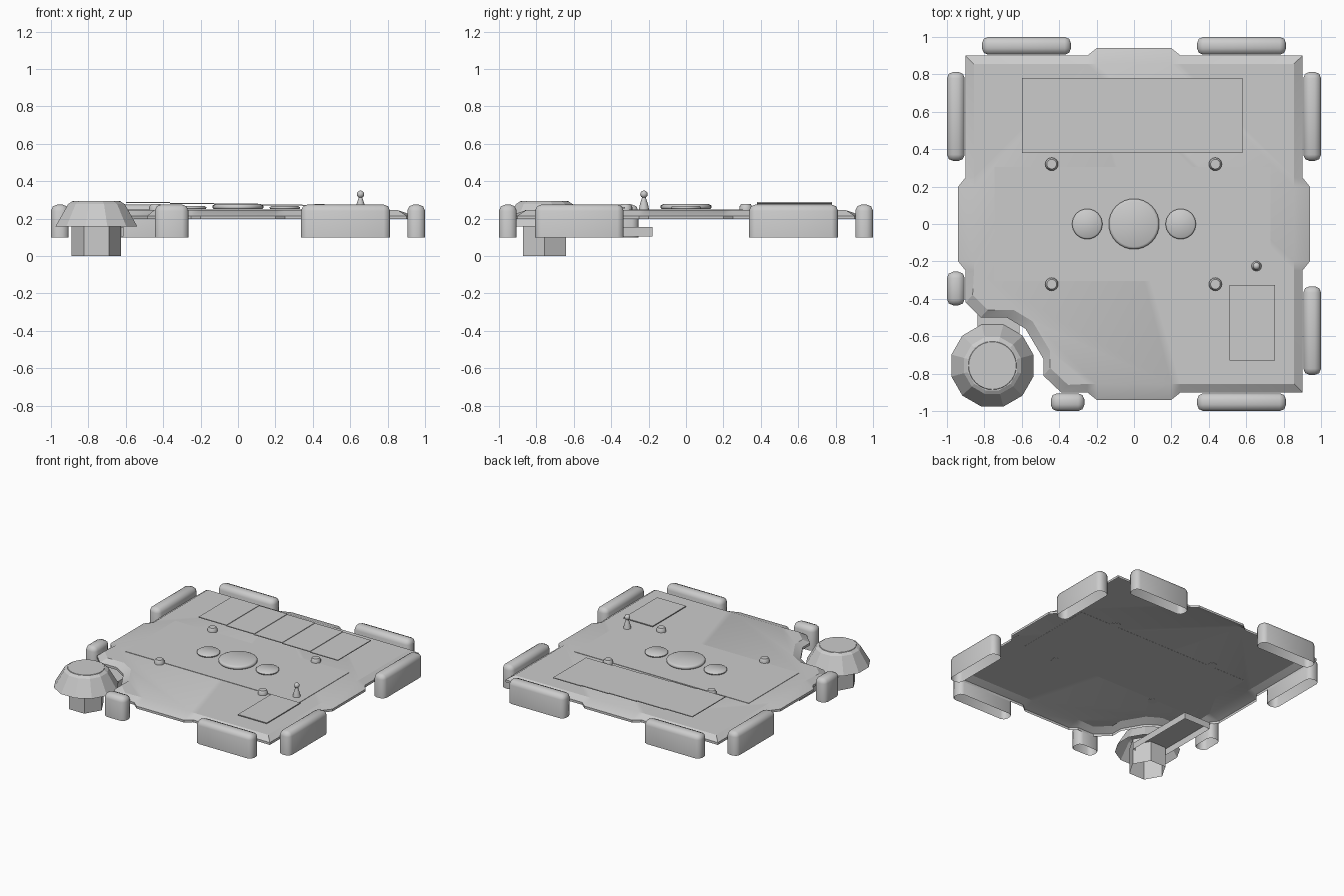
import bpy, bmesh, math
from mathutils import Matrix

if "Cube" in bpy.data.objects:
    bpy.data.objects.remove(bpy.data.objects["Cube"], do_unlink=True)

grey = bpy.data.materials.new("plain_grey")
grey.use_nodes = True
grey.diffuse_color = (0.6, 0.6, 0.6, 1)
grey.node_tree.nodes["Principled BSDF"].inputs["Base Color"].default_value = (0.6, 0.6, 0.6, 1)


def finish(name, bm, smooth=None):
    """Turn a bmesh into a named object; smooth is the sharp-edge angle in degrees."""
    bmesh.ops.recalc_face_normals(bm, faces=bm.faces)
    me = bpy.data.meshes.new(name)
    bm.to_mesh(me)
    bm.free()
    me.materials.append(grey)
    ob = bpy.data.objects.new(name, me)
    bpy.context.collection.objects.link(ob)
    if smooth:
        bpy.ops.object.select_all(action='DESELECT')
        ob.select_set(True)
        bpy.context.view_layer.objects.active = ob
        bpy.ops.object.shade_smooth_by_angle(angle=math.radians(smooth))
    return ob


def box(name, x, y, z, bevel=0.0, open_bottom=False):
    """Box between three ranges, with rounded upright and top edges."""
    bm = bmesh.new()
    mid = [(a + b) / 2 for a, b in (x, y, z)]
    size = [b - a for a, b in (x, y, z)]
    bmesh.ops.create_cube(bm, size=1, matrix=Matrix.Translation(mid) @ Matrix.Diagonal((*size, 1)))
    if bevel:
        edges = [e for e in bm.edges if max(v.co.z for v in e.verts) > mid[2]]
        bmesh.ops.bevel(bm, geom=edges, offset=bevel, segments=2, profile=0.5, affect='EDGES')
    if open_bottom:
        low = [f for f in bm.faces if all(v.co.z < z[0] + 0.001 for v in f.verts)]
        bmesh.ops.delete(bm, geom=low, context='FACES')
    return finish(name, bm, 50 if bevel else None)


def lathe(name, x, y, profile, sides, turn=0.0, smooth=None, cap=True):
    """Rings of (radius, height) from bottom to top, closed at the top."""
    bm = bmesh.new()
    rings = []
    for r, z in profile:
        angles = [math.tau * (i + turn) / sides for i in range(sides)]
        rings.append([bm.verts.new((x + r * math.cos(a), y + r * math.sin(a), z)) for a in angles])
    for lo, hi in zip(rings, rings[1:]):
        for i in range(sides):
            j = (i + 1) % sides
            bm.faces.new((lo[i], lo[j], hi[j], hi[i]))
    bm.faces.new(rings[-1])
    if cap:
        bm.faces.new(rings[0][::-1])
    return finish(name, bm, smooth)


# Board: shallow open tray with sloped rim, side bulges and a corner notch
E, B, IN = 0.9, 0.94, 0.855
side = [(E, -0.25), (B, -0.2), (B, 0.2), (E, 0.25)]
outline = []
for k in range(4):
    c, s = [(1, 0), (0, 1), (-1, 0), (0, -1)][k]
    outline += [(x * c - y * s, x * s + y * c) for x, y in side]
    if k != 2:
        outline.append((E * (c - s), E * (s + c)))
    else:
        notch = [(-0.9, -0.42), (-0.82, -0.5), (-0.68, -0.5), (-0.58, -0.56),
                 (-0.485, -0.72), (-0.485, -0.81), (-0.39, -0.9)]
        outline += notch


def inner(p):
    if p in notch:
        return p[0] + 0.037, p[1] + 0.04
    return tuple(max(-IN, min(IN, v)) for v in p)


bm = bmesh.new()
loops = [[bm.verts.new((*p, 0.197)) for p in outline],
         [bm.verts.new((*p, 0.215)) for p in outline],
         [bm.verts.new((*inner(p), 0.245)) for p in outline]]
for lo, hi in zip(loops, loops[1:]):
    for i in range(len(outline)):
        j = (i + 1) % len(outline)
        bm.faces.new((lo[i], lo[j], hi[j], hi[i]))
bm.faces.new(loops[-1])
finish("board", bm, 25)

# Bumpers around the edge
near, far, height = 0.905, 1.0, (0.1, 0.275)
long_a, long_b = (0.337, 0.813), (-0.807, -0.333)
for name, x, y in [
    ("back_left_bumper", long_a, (near, far)),
    ("back_right_bumper", (-0.813, -0.337), (near, far)),
    ("front_left_bumper", long_a, (-far, -near)),
    ("front_right_short_bumper", (-0.445, -0.265), (-far, -near)),
    ("left_back_bumper", (near, far), long_a),
    ("left_front_bumper", (near, far), long_b),
    ("right_back_bumper", (-far, -near), long_a),
    ("right_front_short_bumper", (-far, -near), (-0.435, -0.255)),
]:
    box(name, x, y, height, bevel=0.034, open_bottom=True)

# Thin plates on the deck
box("middle_plate", (-0.745, 0.73), (-0.305, 0.305), (0.244, 0.248))
box("small_panel", (0.51, 0.755), (-0.73, -0.325), (0.255, 0.262))
width = 1.18 / 5
for i in range(5):
    x0, top = -0.6 + i * width, 0.288 - i * 0.004
    box(f"long_panel_tile_{i + 1}", (x0, x0 + width), (0.38, 0.78), (top - 0.006, top))

# Round pads and studs
for name, x, r, top in [("centre_pad", 0, 0.135, 0.277),
                        ("left_pad", 0.25, 0.081, 0.267), ("right_pad", -0.25, 0.081, 0.267)]:
    lathe(name, x, 0, [(r * 0.96, 0.25), (r, 0.257), (r, top - 0.007), (r * 0.9, top)],
          32, smooth=180)
for sx, x in (("left", 0.435), ("right", -0.44)):
    for sy, y in (("back", 0.32), ("front", -0.322)):
        lathe(f"{sy}_{sx}_stud", x, y, [(0.035, 0.243), (0.035, 0.262), (0.026, 0.277)],
              16, smooth=50)

# Joystick
lathe("joystick_stem", 0.655, -0.225, [(0.028, 0.245), (0.022, 0.275), (0.009, 0.315)], 12, smooth=50)
bm = bmesh.new()
bmesh.ops.create_uvsphere(bm, u_segments=12, v_segments=8, radius=0.02,
                          matrix=Matrix.Translation((0.655, -0.225, 0.33)))
finish("joystick_ball", bm, 60)

# Corner turret: arm under the board, hexagonal stem and faceted cap
cx, cy = -0.757, -0.757
box("turret_arm", (-0.837, -0.612), (-0.74, -0.18), (0.105, 0.155), open_bottom=True)
lathe("turret_stem", cx, cy, [(0.1325, 0), (0.1325, 0.2)], 6, cap=False)
lathe("turret_cap", cx, cy, [(0.227, 0.157), (0.157, 0.277), (0.137, 0.29)], 12, turn=0.5, cap=False)
lathe("turret_lid", cx, cy, [(0.13, 0.288), (0.127, 0.294)], 32)
